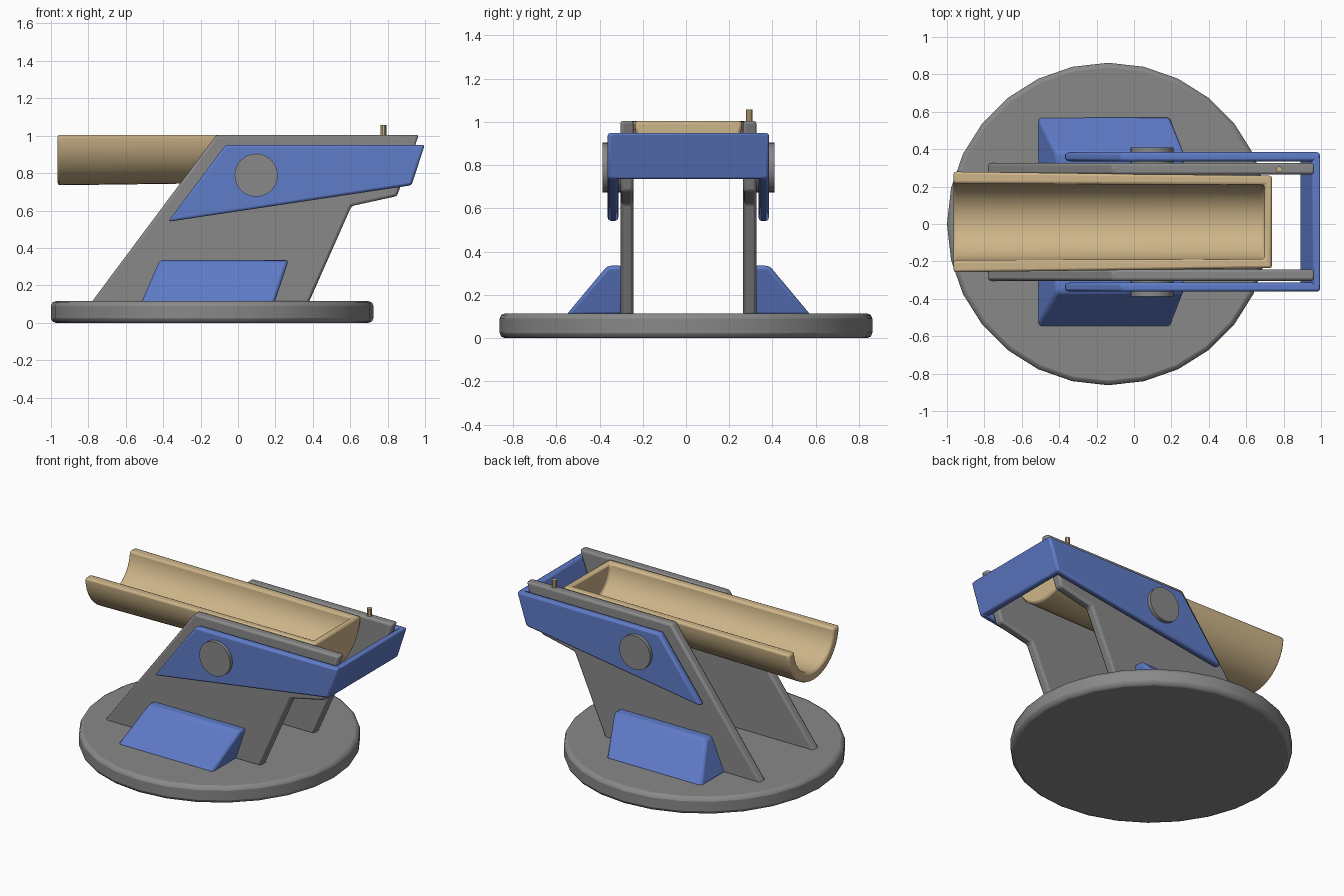
import bpy, bmesh, math
from mathutils import Vector

cube = bpy.data.objects.get("Cube")
if cube:
    bpy.data.objects.remove(cube)


def material(name, color):
    m = bpy.data.materials.new(name)
    m.use_nodes = True
    m.diffuse_color = (*color, 1)
    bsdf = next(n for n in m.node_tree.nodes if n.type == 'BSDF_PRINCIPLED')
    bsdf.inputs["Base Color"].default_value = (*color, 1)
    bsdf.inputs["Roughness"].default_value = 0.7
    return m


GREY = material("grey_metal", (0.25, 0.25, 0.25))
BLUE = material("blue_paint", (0.115, 0.2, 0.58))
TAN = material("tan_metal", (0.61, 0.46, 0.25))

MID = 0.011    # y of the cradle centre line
RIM = 1.005    # height of the trough rim and wall tops


def finish(name, bm, mat, bevel=0.0, segments=2):
    bmesh.ops.recalc_face_normals(bm, faces=bm.faces)
    mesh = bpy.data.meshes.new(name)
    bm.to_mesh(mesh)
    bm.free()
    mesh.materials.append(mat)
    ob = bpy.data.objects.new(name, mesh)
    bpy.context.collection.objects.link(ob)
    if bevel:
        mod = ob.modifiers.new("bevel", 'BEVEL')
        mod.width, mod.segments = bevel, segments
        mod.limit_method, mod.angle_limit = 'ANGLE', math.radians(30)
    bpy.ops.object.select_all(action='DESELECT')
    ob.select_set(True)
    bpy.context.view_layer.objects.active = ob
    bpy.ops.object.shade_smooth_by_angle(angle=math.radians(35))
    return ob


def loft(name, first, second, mat, bevel=0.0):
    """Closed solid between two matching outlines."""
    bm = bmesh.new()
    a = [bm.verts.new(p) for p in first]
    b = [bm.verts.new(p) for p in second]
    bm.faces.new(a)
    bm.faces.new(b)
    for i in range(len(a)):
        j = (i + 1) % len(a)
        bm.faces.new((a[i], a[j], b[j], b[i]))
    return finish(name, bm, mat, bevel)


def plate(name, profile, y0, y1, mat, bevel):
    """Extrude an x-z profile across y."""
    return loft(name, [(x, y0, z) for x, z in profile],
                [(x, y1, z) for x, z in profile], mat, bevel)


def circle(radius, count):
    return [(radius * math.cos(2 * math.pi * i / count),
             radius * math.sin(2 * math.pi * i / count)) for i in range(count)]


# Round base
disc = circle(0.862, 28)
loft("base", [(x - 0.138, y, 0) for x, y in disc],
     [(x - 0.138, y, 0.115) for x, y in disc], GREY, 0.025)

wall = [(-0.787, 0.105), (-0.115, RIM), (0.967, RIM), (0.85, 0.677),
        (0.607, 0.624), (0.377, 0.105)]
arm = [(-0.375, 0.54), (-0.067, 0.95), (0.998, 0.95), (0.928, 0.735)]
foot = [(0.30, 0.105), (0.30, 0.335), (0.375, 0.335), (0.567, 0.105)]

for side, s in (("left_side", 1), ("right_side", -1)):
    # Slanted side wall and the arm outside it
    plate("wall_" + side, wall, MID + s * 0.253, MID + s * 0.315, GREY, 0.014)
    plate("arm_" + side, arm, MID + s * 0.324, MID + s * 0.373, BLUE, 0.014)
    # Pivot cap
    hub = [(0.097 + x, 0.789 + z) for x, z in circle(0.115, 32)]
    plate("pivot_" + side, hub, MID + s * 0.31, MID + s * 0.398, GREY, 0)
    # Leaning wedge foot
    ends = [[(x + 0.43 * (z - 0.105) if x < 0 else x + 0.33 * (z - 0.105),
              MID + s * y, z) for y, z in foot] for x in (-0.518, 0.195)]
    loft("foot_" + side, ends[0], ends[1], BLUE, 0.018)

# Crossbar joining the arms
plate("crossbar", [(0.998, 0.95), (0.928, 0.735), (0.886, 0.735), (0.956, 0.95)],
      MID - 0.35, MID + 0.35, BLUE, 0.01)


# Half-round trough, open at one end and closed at the other
def arc(bm, x, radius, count=20):
    return [bm.verts.new((x, MID + radius * math.cos(math.pi * i / count),
                          RIM - radius * math.sin(math.pi * i / count)))
            for i in range(count + 1)]


bm = bmesh.new()
out_a, out_b = arc(bm, -0.965, 0.27), arc(bm, 0.738, 0.248)
in_a, in_b = arc(bm, -0.965, 0.205), arc(bm, 0.697, 0.2)
for p, q in ((out_a, out_b), (in_a, in_b), (out_a, in_a)):
    for i in range(len(p) - 1):
        bm.faces.new((p[i], p[i + 1], q[i + 1], q[i]))
bm.faces.new(out_b)
bm.faces.new(in_b)
bm.faces.new((out_a[0], out_b[0], out_b[-1], out_a[-1],
              in_a[-1], in_b[-1], in_b[0], in_a[0]))
finish("trough", bm, TAN, 0.014)

# Sight pin on one wall
pin = [(0.777 + x, MID + 0.281 + y) for x, y in circle(0.016, 10)]
loft("sight_pin", [(x, y, RIM - 0.02) for x, y in pin],
     [(x, y, 1.057) for x, y in pin], TAN)
